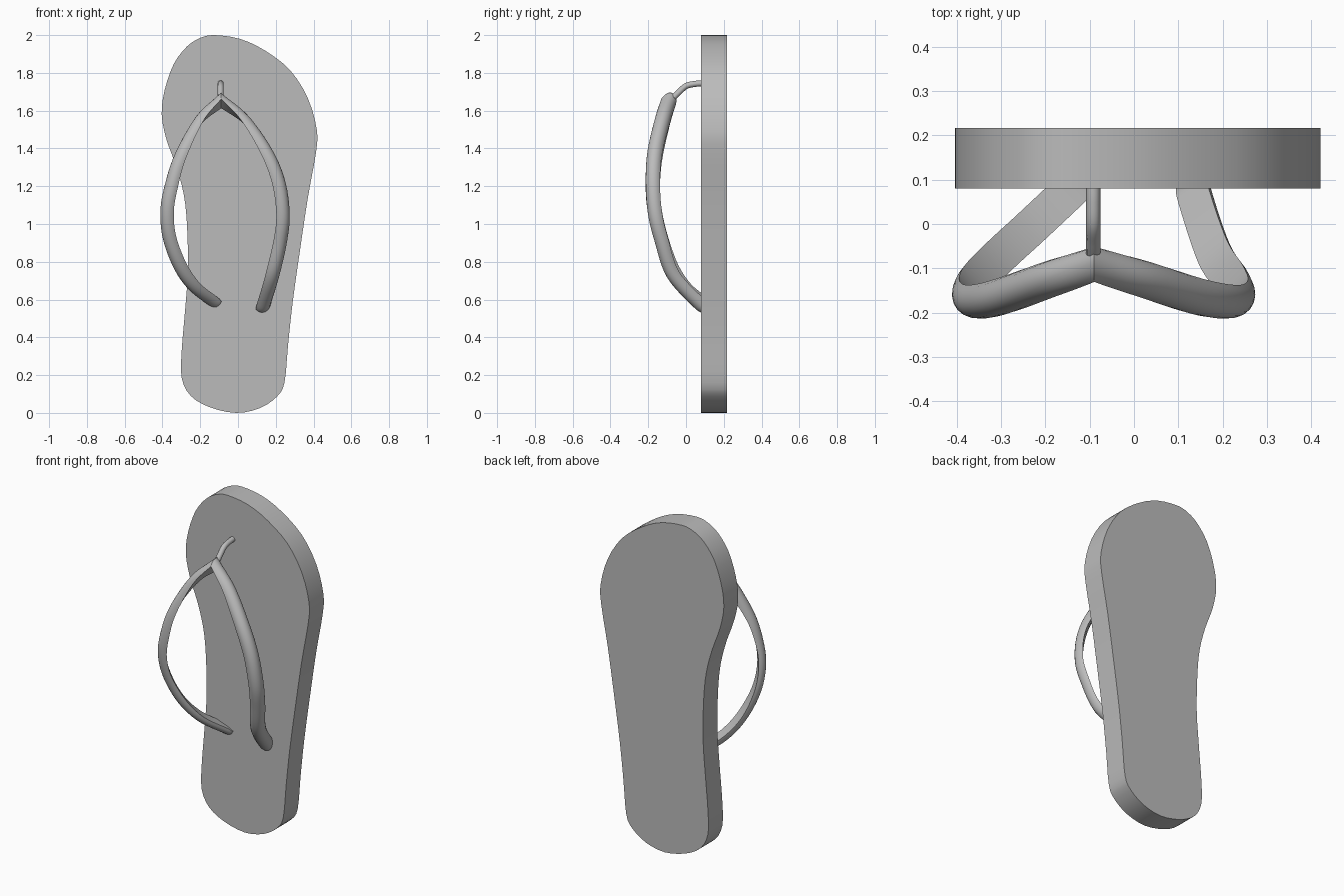
import bpy, bmesh, math
from mathutils import Vector

cube = bpy.data.objects.get("Cube")
if cube:
    bpy.data.objects.remove(cube, do_unlink=True)

grey = bpy.data.materials.new("plain grey")
grey.use_nodes = True
grey.diffuse_color = (0.5, 0.5, 0.5, 1)
grey.node_tree.nodes["Principled BSDF"].inputs["Base Color"].default_value = (0.5, 0.5, 0.5, 1)


def spline(points, steps, cyclic=False):
    """Catmull-Rom curve through the points."""
    p = [Vector(q) for q in points]
    n = len(p)
    if cyclic:
        get = lambda i: p[i % n]
    else:
        ext = [2 * p[0] - p[1]] + p + [2 * p[-1] - p[-2]]
        get = lambda i: ext[i + 1]
    out = []
    for i in range(n if cyclic else n - 1):
        a, b, c, d = (get(i + k) for k in (-1, 0, 1, 2))
        for s in range(steps):
            t = s / steps
            out.append(0.5 * (2 * b + (c - a) * t + (2 * a - 5 * b + 4 * c - d) * t ** 2
                              + (3 * b - a - 3 * c + d) * t ** 3))
    if not cyclic:
        out.append(p[-1].copy())
    return out


def finish(name, bm, angle):
    bmesh.ops.recalc_face_normals(bm, faces=bm.faces)
    mesh = bpy.data.meshes.new(name)
    bm.to_mesh(mesh)
    bm.free()
    mesh.materials.append(grey)
    obj = bpy.data.objects.new(name, mesh)
    bpy.context.collection.objects.link(obj)
    bpy.ops.object.select_all(action='DESELECT')
    obj.select_set(True)
    bpy.context.view_layer.objects.active = obj
    bpy.ops.object.shade_smooth_by_angle(angle=math.radians(angle))
    return obj


def loft(name, rings):
    """Skin a row of closed rings and cap both ends."""
    bm = bmesh.new()
    rows = [[bm.verts.new(v) for v in ring] for ring in rings]
    n = len(rows[0])
    for r, s in zip(rows, rows[1:]):
        for i in range(n):
            bm.faces.new((r[i], r[(i + 1) % n], s[(i + 1) % n], s[i]))
    bm.faces.new(rows[0])
    bm.faces.new(rows[-1])
    return finish(name, bm, 40)


def sweep(name, path, normals, section, steps=6, mitre_x=None):
    """Sweep a section along a path, its second axis following the normals."""
    pts, nrm = spline(path, steps), spline(normals, steps)
    rings = []
    for i, p in enumerate(pts):
        t = (pts[min(i + 1, len(pts) - 1)] - pts[max(i - 1, 0)]).normalized()
        n = (nrm[i] - t * nrm[i].dot(t)).normalized()
        w = t.cross(n)
        ring = [p + w * u + n * v for u, v in section]
        if i == 0 and mitre_x is not None:
            ring = [q + t * ((mitre_x - q.x) / t.x) for q in ring]
        rings.append(ring)
    return loft(name, rings)


# Sole: outline in x, z pushed through the thickness
outline = [(-.125, 2.0), (.01, 1.98), (.14, 1.92), (.275, 1.815), (.37, 1.665), (.417, 1.5),
           (.413, 1.38), (.37, 1.14), (.328, .86), (.29, .59), (.265, .36), (.246, .16),
           (.205, .085), (.115, .025), (-.01, 0), (-.15, .03), (-.25, .09), (-.298, .185),
           (-.298, .33), (-.28, .545), (-.265, .757), (-.27, .995), (-.287, 1.155),
           (-.325, 1.30), (-.378, 1.445), (-.404, 1.58), (-.388, 1.71), (-.34, 1.847),
           (-.27, 1.94), (-.2, 1.985)]
edge = spline([(x, 0, z) for x, z in outline], 3, cyclic=True)
loft("sole", [[(v.x, y, v.z) for v in edge] for y in (.08, .217)])

# Strap arms: half-round bands, flat side towards the foot
band = [(.042 * math.cos(math.pi * k / 10), .045 * math.sin(math.pi * k / 10) - .02)
        for k in range(11)]
right_path = [(-.09, -.083, 1.66), (-.205, -.125, 1.55), (-.31, -.17, 1.36), (-.36, -.183, 1.2),
              (-.382, -.173, 1.07), (-.37, -.14, .93), (-.315, -.085, .78), (-.24, -.015, .67),
              (-.145, .075, .595), (-.125, .1, .58)]
left_path = [(-.09, -.083, 1.66), (.037, -.125, 1.555), (.153, -.17, 1.39), (.22, -.183, 1.23),
             (.245, -.172, 1.06), (.232, -.138, .915), (.19, -.075, .73), (.145, .06, .58),
             (.138, .1, .555)]
turns = [(.7, .4, .5), (.72, 0, .5), (.75, -.4, .3), (.75, -.6, .1), (.75, -.65, 0),
         (.7, -.65, -.1), (.6, -.65, -.3), (.6, -.6, -.4), (.6, -.6, -.5), (.6, -.6, -.5)]
sweep("right_strap", right_path, [(-x, y, z) for x, y, z in turns], band, mitre_x=-.09)
sweep("left_strap", left_path, turns[:len(left_path)], band, mitre_x=-.09)

# Toe post: thin round cord bent from the sole down to the strap joint
cord = [(.016 * math.cos(math.tau * k / 12), .016 * math.sin(math.tau * k / 12))
        for k in range(12)]
post_path = [(-.092, .1, 1.745), (-.092, .05, 1.742), (-.092, 0, 1.73), (-.092, -.04, 1.695),
             (-.092, -.075, 1.66)]
sweep("toe_post", post_path, [(1, 0, 0)] * 5, cord)
